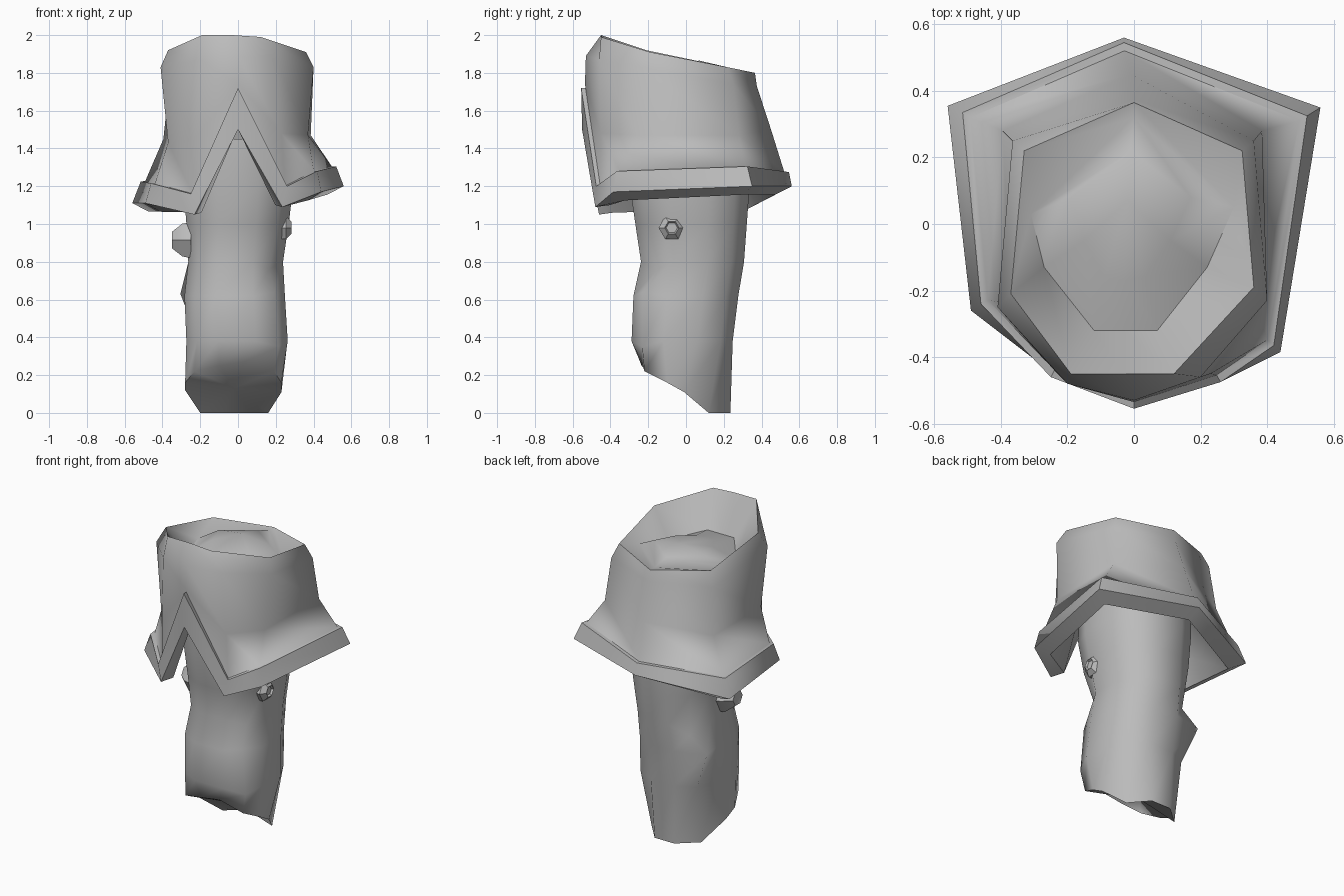
import bpy, bmesh, math
from mathutils import Vector

if "Cube" in bpy.data.objects:
    bpy.data.objects.remove(bpy.data.objects["Cube"])

grey = bpy.data.materials.new("plain_grey")
grey.diffuse_color = (0.5, 0.5, 0.5, 1)
grey.use_nodes = True
grey.node_tree.nodes["Principled BSDF"].inputs["Base Color"].default_value = grey.diffuse_color


def finish(name, bm, angle):
    bmesh.ops.recalc_face_normals(bm, faces=bm.faces)
    mesh = bpy.data.meshes.new(name)
    bm.to_mesh(mesh)
    bm.free()
    ob = bpy.data.objects.new(name, mesh)
    bpy.context.collection.objects.link(ob)
    mesh.materials.append(grey)
    bpy.ops.object.select_all(action='DESELECT')
    bpy.context.view_layer.objects.active = ob
    ob.select_set(True)
    bpy.ops.object.shade_smooth_by_angle(angle=math.radians(angle))
    return ob


def loft(name, rings, first=None, last=None, angle=70):
    """Skin rings of equal point count; first/last are optional cap centres."""
    bm = bmesh.new()
    loops = [[bm.verts.new(p) for p in r] for r in rings]
    n = len(rings[0])
    for a, b in zip(loops, loops[1:]):
        for i in range(n):
            j = (i + 1) % n
            bm.faces.new((a[i], a[j], b[j], b[i]))
    for loop, centre in ((loops[0], first), (loops[-1], last)):
        if centre:
            c = bm.verts.new(centre)
            for i in range(n):
                bm.faces.new((loop[i], loop[(i + 1) % n], c))
    return finish(name, bm, angle)


def scaled(ring, s, dz):
    return [(x * s, y * s, z + dz) for x, y, z in ring]


# Cuff rings: front, then round by the right side, back and left side
rim = [(-.03, -.45, 2), (.12, -.45, 1.99), (.36, -.19, 1.91), (.325, .22, 1.83),
       (0, .365, 1.8), (-.33, .22, 1.83), (-.37, -.21, 1.92), (-.19, -.45, 2)]
valley = [(-.03, -.32, 1.78), (.07, -.32, 1.78), (.22, -.13, 1.75), (.3, .05, 1.77),
          (0, .32, 1.8), (-.31, .03, 1.77), (-.27, -.13, 1.75), (-.12, -.32, 1.78)]
dome = [(-.03, -.17, 1.82), (.03, -.16, 1.82), (.11, -.05, 1.835), (.17, .08, 1.84),
        (-.01, .22, 1.83), (-.19, .08, 1.84), (-.15, -.05, 1.835), (-.09, -.16, 1.82)]
shoulder = [(0, -.53, 1.89), (.2, -.46, 1.87), (.4, -.23, 1.83), (.36, .25, 1.74),
            (0, .375, 1.73), (-.365, .25, 1.74), (-.41, -.25, 1.83), (-.2, -.48, 1.87)]
waist = [(0, -.535, 1.74), (.23, -.45, 1.48), (.37, -.26, 1.47), (.385, .28, 1.47),
         (-.01, .45, 1.5), (-.395, .28, 1.45), (-.37, -.24, 1.43), (-.23, -.45, 1.45)]
trim_top = [(0, -.555, 1.72), (.26, -.475, 1.2), (.42, -.365, 1.28), (.52, .325, 1.305),
            (-.03, .545, 1.275), (-.515, .335, 1.225), (-.46, -.24, 1.215), (-.25, -.46, 1.16)]
trim_low = [(0, -.55, 1.5), (.235, -.48, 1.09), (.44, -.385, 1.17), (.56, .35, 1.2),
            (-.03, .56, 1.2), (-.56, .355, 1.11), (-.49, -.26, 1.11), (-.23, -.46, 1.05)]
seam = scaled(trim_top, .955, 0)
# lower lip dips inward at the sides and back
lip = [(x * .84, y * .84, z - (.045 if y > -.4 else -.01)) for x, y, z in trim_low]
lining = [(x * .72, y * .7, max(z - .1, 1.35)) for x, y, z in waist]
loft("cuff", [dome, valley, rim, shoulder, waist, seam, trim_top, trim_low, lip, lining],
     (-.02, .07, 1.865))

# Limb: rounded sections given as z, x range, y range
N = 12
sections = [(.38, -.275, .265, -.29, .25),
            (.62, -.285, .25, -.28, .28), (.8, -.265, .24, -.24, .31),
            (1.0, -.275, .27, -.27, .325), (1.2, -.29, .295, -.3, .34),
            (1.45, -.29, .295, -.3, .34)]


def power(v, e):
    return 1.02 * math.copysign(abs(v) ** e, v)


limb = [[Vector(p) for p in (
    (.23, -.01, .11), (.16, .12, 0), (.06, .235, 0), (-.08, .235, 0), (-.2, .13, 0),
    (-.28, -.01, .12), (-.28, -.1, .16), (-.23, -.21, .22), (-.1, -.235, .25),
    (.03, -.235, .27), (.19, -.22, .22), (.23, -.1, .16))]]
for z, x0, x1, y0, y1 in sections:
    ring = []
    for i in range(N):
        a = math.tau * (i + .5) / N
        e = .88 if i < N / 2 else .76     # fuller at the front
        x = (x0 + x1) / 2 + (x1 - x0) / 2 * power(math.cos(a), e)
        y = (y0 + y1) / 2 + (y1 - y0) / 2 * power(math.sin(a), e)
        ring.append(Vector((x, y, z)))
    limb.append(ring)
limb[2][4] = Vector((-.305, .22, .63))     # back left fold
limb[3][4] += Vector((.02, -.02, -.08))
limb[2][10] += Vector((0, -.01, .02))      # front right fold
limb[3][10] += Vector((-.02, .03, -.04))
limb[1][10] += Vector((.01, 0, -.03))
loft("limb", limb, (-.02, .03, .13))


# Hexagonal studs: rings of radius and distance along the x axis
def stud(name, centre, side, steps):
    rings = [[(centre[0] + side * d, centre[1] + r * math.cos(k * math.pi / 3),
               centre[2] + r * math.sin(k * math.pi / 3)) for k in range(6)]
             for r, d in steps]
    loft(name, rings, last=(centre[0] + side * steps[-1][1], *centre[1:]), angle=30)


stud("right_stud", (.225, -.075, .98), 1, [(.07, 0), (.07, .03), (.038, .058), (.03, .045)])
stud("left_stud", (-.25, -.03, .915), -1, [(.11, 0), (.1, .045), (.05, .1), (.03, .095)])
